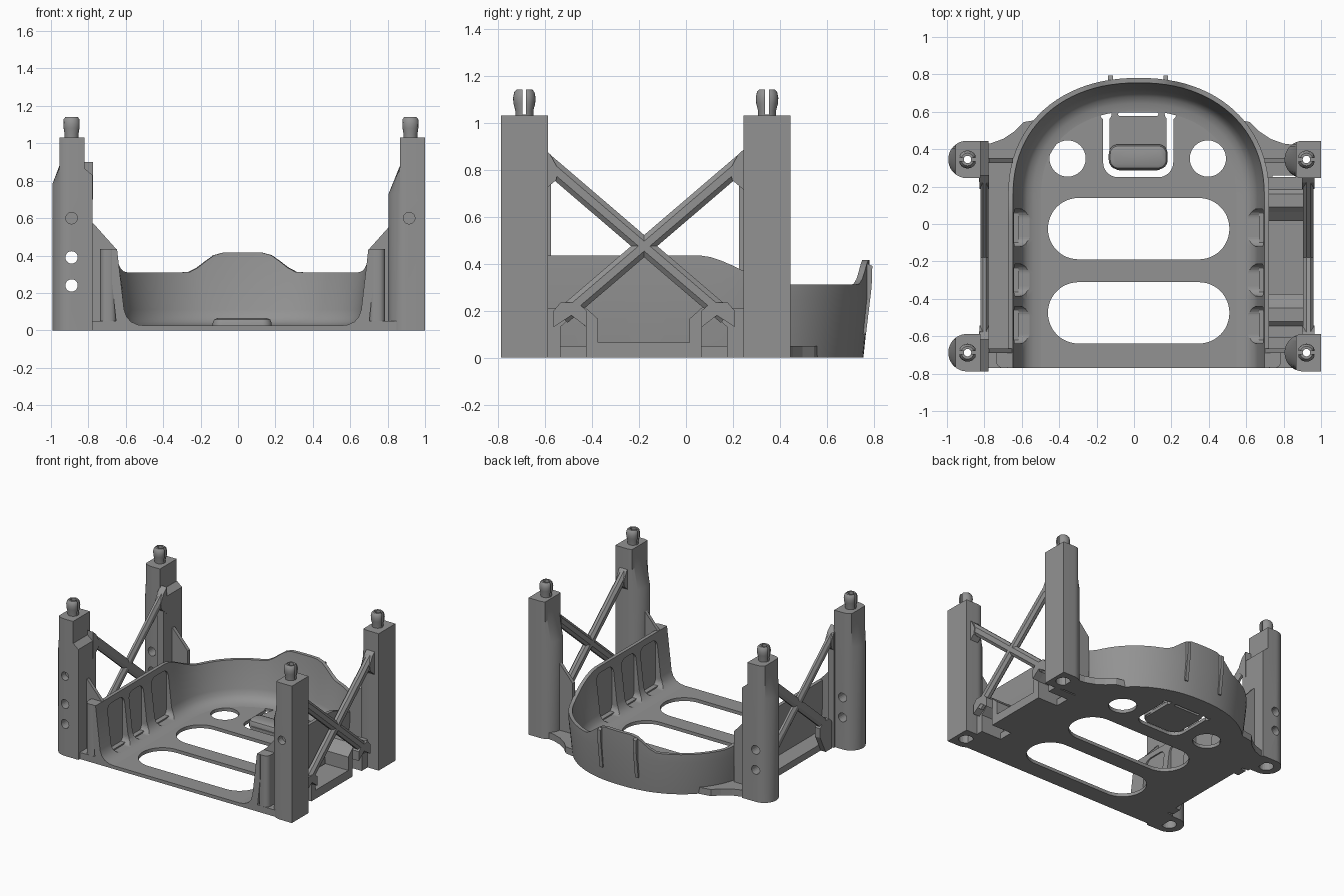
import bpy, bmesh, math
from mathutils import Vector

if "Cube" in bpy.data.objects:
    bpy.data.objects.remove(bpy.data.objects["Cube"])

GREY = bpy.data.materials.new("mid_grey")
GREY.diffuse_color = (0.29, 0.29, 0.29, 1)
GREY.use_nodes = True
GREY.node_tree.nodes["Principled BSDF"].inputs["Base Color"].default_value = GREY.diffuse_color
CX, HALF = 0.025, 0.672          # tray centre line and half width


def make(name, bm, smooth=0):
    bmesh.ops.recalc_face_normals(bm, faces=bm.faces)
    me = bpy.data.meshes.new(name)
    bm.to_mesh(me)
    bm.free()
    me.materials.append(GREY)
    ob = bpy.data.objects.new(name, me)
    bpy.context.collection.objects.link(ob)
    if smooth:
        bpy.context.view_layer.objects.active = ob
        ob.select_set(True)
        bpy.ops.object.shade_smooth_by_angle(angle=math.radians(smooth))
        ob.select_set(False)
    return ob


def loft(name, rings, smooth=0, closed=False):
    """Skin a list of equal rings; cap the ends unless the loft closes."""
    bm = bmesh.new()
    vs = [[bm.verts.new(p) for p in r] for r in rings]
    n = len(rings[0])
    for a, b in zip(vs, vs[1:] + ([vs[0]] if closed else [])):
        for i in range(n):
            bm.faces.new((a[i], a[(i + 1) % n], b[(i + 1) % n], b[i]))
    if not closed:
        bm.faces.new(vs[0])
        bm.faces.new(vs[-1])
    return make(name, bm, smooth)


def prism(name, pts, lo, hi, axis="z", smooth=0):
    order = {"z": lambda a, b, h: (a, b, h), "x": lambda a, b, h: (h, a, b),
             "y": lambda a, b, h: (a, h, b)}[axis]
    return loft(name, [[order(a, b, h) for a, b in pts] for h in (lo, hi)], smooth)


def box(name, x0, x1, y0, y1, z0, z1):
    return prism(name, [(x0, y0), (x1, y0), (x1, y1), (x0, y1)], z0, z1)


def rounded(x0, x1, y0, y1, r, n=8):
    pts = []
    for k, (x, y) in enumerate([(x1 - r, y1 - r), (x0 + r, y1 - r), (x0 + r, y0 + r), (x1 - r, y0 + r)]):
        for i in range(n + 1):
            a = math.pi / 2 * (k + i / n)
            pts.append((x + r * math.cos(a), y + r * math.sin(a)))
    return pts


def circle(x, y, r, n=32):
    return [(x + r * math.cos(math.tau * i / n), y + r * math.sin(math.tau * i / n)) for i in range(n)]


def cut(target, cutter):
    m = target.modifiers.new("cut", "BOOLEAN")
    m.operation, m.object, m.solver = "DIFFERENCE", cutter, "EXACT"
    cutter.hide_render = True
    cutter.hide_set(True)


# Tray outline: straight sides and a rounded back
path = [(HALF, -0.77 + 0.92 * i / 20) for i in range(20)]
for i in range(49):
    a = math.pi * i / 48
    c, s = math.cos(a), math.sin(a)
    path.append((math.copysign(HALF * abs(c) ** 0.91, c), 0.15 + 0.605 * max(s, 0) ** 0.91))
path += [(-x, y) for x, y in reversed(path[:20])]


def offset(d):
    out = []
    for i, (x, y) in enumerate(path):
        p, q = path[max(i - 1, 0)], path[min(i + 1, len(path) - 1)]
        t = Vector((q[0] - p[0], q[1] - p[1])).normalized()
        out.append((CX + x - t.y * d, y + t.x * d))
    return out


def step(t):
    t = min(max(t, 0), 1)
    return t * t * (3 - 2 * t)


def height(x, y):
    if y < 0.5:
        return 0.435 - 0.125 * step((y - 0.05) / 0.37)
    return 0.31 + 0.105 * step((0.3 - abs(x)) / 0.19)


# Tray wall: drafted section with a fillet onto the floor
section = [(0.15, 0.004), (0.15, 0.025), (0.11, 0.03), (0.075, 0.046), (0.052, 0.072), (0.038, 0.11),
           (0.0, 1), (-0.026, 1), (-0.026, 0.25), (0.0, 0.0)]
offs = [offset(d) for d, z in section]
rings = [[(*offs[k][i], height(x, y) if z == 1 else z) for k, (d, z) in enumerate(section)]
         for i, (x, y) in enumerate(path)]
wall = loft("tray_wall", rings, 35)
# Shallow rounded pockets inside the side walls
for y, w in ((-0.02, 0.1), (-0.3, 0.085), (-0.54, 0.1)):
    for s in (-1, 1):
        a, b = sorted((CX + s * 0.57, CX + s * 0.677))
        cut(wall, prism("pocket_cutter", rounded(y - w, y + w, 0.04, 0.39, 0.05), a, b, "x"))

# Tray floor with its openings
floor = prism("tray_floor", offset(0.004), 0, 0.025)
for y in (-0.025, -0.475):
    cut(floor, prism("slot_cutter", rounded(-0.46, 0.51, y - 0.164, y + 0.164, 0.163, 12), -0.1, 0.2))
for x in (-0.355, 0.395):
    cut(floor, prism("hole_cutter", circle(x, 0.35, 0.097), -0.1, 0.2))
cut(floor, prism("small_slot_cutter", rounded(-0.085, 0.13, 0.578, 0.597, 0.009), -0.1, 0.2))
# U-shaped gap around the spring latch
x0, x1, y0, g = -0.165, 0.21, 0.25, 0.035
arc = [(x0 + 0.08 - 0.08 * math.cos(t), y0 + 0.08 - 0.08 * math.sin(t)) for t in [math.pi / 16 * i for i in range(9)]]
outer = [(x0, 0.58)] + arc
outer += [(x0 + x1 - x, y) for x, y in reversed(outer)]
mid = (x0 + x1) / 2
k = (x1 - x0 - 2 * g) / (x1 - x0)
inner = [(mid + (x - mid) * k, y if y > 0.5 else y0 + g + (y - y0) * 0.8) for x, y in outer]
cut(floor, prism("latch_gap_cutter", outer + inner[::-1], -0.1, 0.2))
for x in (x0 + 0.015, x1 - 0.015):
    cut(floor, prism("latch_end_cutter", circle(x, 0.588, 0.031, 20), -0.1, 0.2))

# Raised latch pad
pad = [rounded(-0.135 + d, 0.18 - d, 0.292 + d, 0.425 - d, 0.05 - d) for d in (0, 0, 0.008, 0.025)]
loft("latch_pad", [[(x, y, z) for x, y in r] for r, z in zip(pad, (0.01, 0.04, 0.058, 0.065))], 40)

# Ribs on the back wall
for x in (-0.125, 0.17):
    prism("back_rib", [(0.74, 0.1), (0.766, 0.1), (0.79, 0.3), (0.793, 0.39), (0.77, 0.4), (0.75, 0.3)],
          x - 0.013, x + 0.013, "x")

# Side flanges of the base, sweeping into the tray at the back
edge = offset(0.03)
n = len(edge) // 2
right_in = [p for p in edge[:n] if p[1] < 0.58]
left_in = [p for p in edge[n:] if p[1] < 0.58][::-1]
sweep = [(0.62, 0.545), (0.67, 0.495), (0.73, 0.455), (0.80, 0.43), (0.88, 0.42)]
prism("right_base_flange", right_in + sweep + [(0.88, 0.26), (0.74, 0.26), (0.74, -0.6), (0.88, -0.6), (0.88, -0.77)], 0, 0.05)
prism("left_base_flange", left_in + [(-x + 0.03, y) for x, y in sweep] + [(-0.85, 0.27), (-0.78, 0.27), (-0.78, -0.6),
      (-0.86, -0.6), (-0.86, -0.77)], 0, 0.05)

for s in (-1, 1):
    # Front wall ends and back gussets
    a, b = sorted((CX + s * 0.675, CX + s * 0.762))
    prism("front_wall_end", rounded(a, b, -0.77, -0.665, 0.035, 5), 0.02, 0.435, smooth=35)
    o = CX + s * 0.672
    prism("back_gusset", [(o, 0.03), (o, 0.43), (o + s * 0.125, 0.57), (o + s * 0.16, 0.57), (o + s * 0.16, 0.03)],
          0.325, 0.352, "y")
    prism("front_gusset", [(o, 0.03), (o, 0.43), (o + s * 0.125, 0.57), (o + s * 0.16, 0.57), (o + s * 0.16, 0.03)],
          -0.69, -0.665, "y")

# Right lower trough with two peaked notches
side = [(-0.18, 0.065), (-0.375, 0.065), (-0.375, 0.165), (-0.425, 0.21), (-0.45, 0.235), (-0.52, 0.235), (-0.545, 0.21),
        (-0.61, 0.21), (-0.61, 0), (-0.535, 0), (-0.535, 0.13), (-0.48, 0.18), (-0.425, 0.13), (-0.425, 0), (-0.18, 0)]
mirror = [(-0.36 - y, z) for y, z in side[1:-1]][::-1]
prism("right_trough", side + mirror, 0.715, 0.908, "x")


def post(name, x, y, flat, r, lim, zs):
    """Round on one side, flat on the other, and trimmed flat near the top."""
    s = 1 if flat > x else -1
    plan = [(x - s * r * math.sin(math.pi * i / 24), y + r * math.cos(math.pi * i / 24)) for i in range(25)]
    plan += [(flat, y - r), (flat, y + r)]
    trim = [(max(px, lim) if s > 0 else min(px, lim), py) for px, py in plan]
    trim = [(lim + s * 1e-4 * abs(12 - i) if i < 25 and abs(p[0] - lim) < 1e-5 else p[0], p[1])
            for i, p in enumerate(trim)]
    return loft(name, [[(px, py, z) for px, py in ring]
                       for ring, z in zip((plan, plan, trim, trim), (0, zs[0], zs[1], 1.03))], 25)


PIN = [(0.02, 1.0), (0.038, 1.0), (0.038, 1.05), (0.046, 1.08), (0.048, 1.105), (0.043, 1.13), (0.034, 1.14), (0.02, 1.14)]
for y, where in ((-0.688, "front"), (0.345, "back")):
    left = post(f"{where}_left_post", -0.893, y, -0.822, 0.1, -0.955, (0.78, 0.88))
    # the right posts are flat on the outside and round on the inside
    right = post(f"{where}_right_post", 0.905, y, 1.0, 0.1, 0.866, (0.73, 0.88))
    for ob, x in ((left, -0.89), (right, 0.922)):
        cut(ob, prism("bore_cutter", circle(x, y, 0.022, 16), -0.1, 1.2))
        cut(ob, prism("bolt_cutter", circle(x, y, 0.05, 24), -0.1, 0.1))
        # Split snap pin
        rings = [[(x + max(-0.042, min(0.042, r * math.cos(a))), y + r * math.sin(a), z) for r, z in PIN]
                 for a in [math.tau * i / 24 for i in range(24)]]
        pin = loft(f"{where}_snap_pin", rings, 40, closed=True)
        cut(pin, box("pin_slot_cutter", x - 0.1, x + 0.1, y - 0.008, y + 0.008, 1.035, 1.2))
    for z in (0.24, 0.39):
        cut(left, prism("cross_hole_cutter", circle(-0.89, z, 0.033, 20), y - 0.2, y + 0.2, "y"))
    if where == "front":
        for ob, x in ((left, -0.89), (right, 0.915)):
            cut(ob, prism("blind_hole_cutter", circle(x, 0.6, 0.031, 20), y - 0.2, y - 0.05, "y"))
    # Inner rib on the left post
    ya, yb = (y - 0.1, -0.575) if where == "front" else (0.225, y + 0.1)
    prism("left_post_rib", [(-0.83, 0), (-0.778, 0), (-0.778, 0.83), (-0.82, 0.865), (-0.83, 0.865)], ya, yb, "y")


# Crossed braces between the posts on each side
def brace(x, w, y0, z0, y1, z1):
    d = Vector((0, y1 - y0, z1 - z0)).normalized()
    up = Vector((0, -d.z, d.y))
    sec = [(-0.5, -0.016), (-0.5, 0.016), (-0.2, 0.036), (0.2, 0.036), (0.5, 0.016), (0.5, -0.016), (0.2, -0.036), (-0.2, -0.036)]
    loft("diagonal_brace", [[Vector((x + a * w, y, z)) + up * b for a, b in sec] for y, z in ((y0, z0), (y1, z1))])


for x, w in ((0.932, 0.055), (-0.8, 0.042)):
    for s in (-1, 1):
        m = lambda v: -0.178 + s * v
        brace(x, w, m(0.425), 0.838, m(-0.35), 0.175)
        # Brace seats on the posts and low foot blocks
        prism("brace_seat", [(m(0.44), 0.9), (m(0.40), 0.865), (m(0.365), 0.80), (m(0.375), 0.755), (m(0.44), 0.70)],
              x - w * 0.6, x + w * 0.6, "x")
        prism("brace_foot", [(m(0.385), 0.0 if x < 0 else 0.13), (m(0.385), 0.2), (m(0.355), 0.235), (m(0.285), 0.235),
              (m(0.245), 0.2), (m(0.245), 0.13), (m(0.31), 0.18 if x > 0 else 0.0)], x - w * 0.5, x + w * 0.5, "x")
